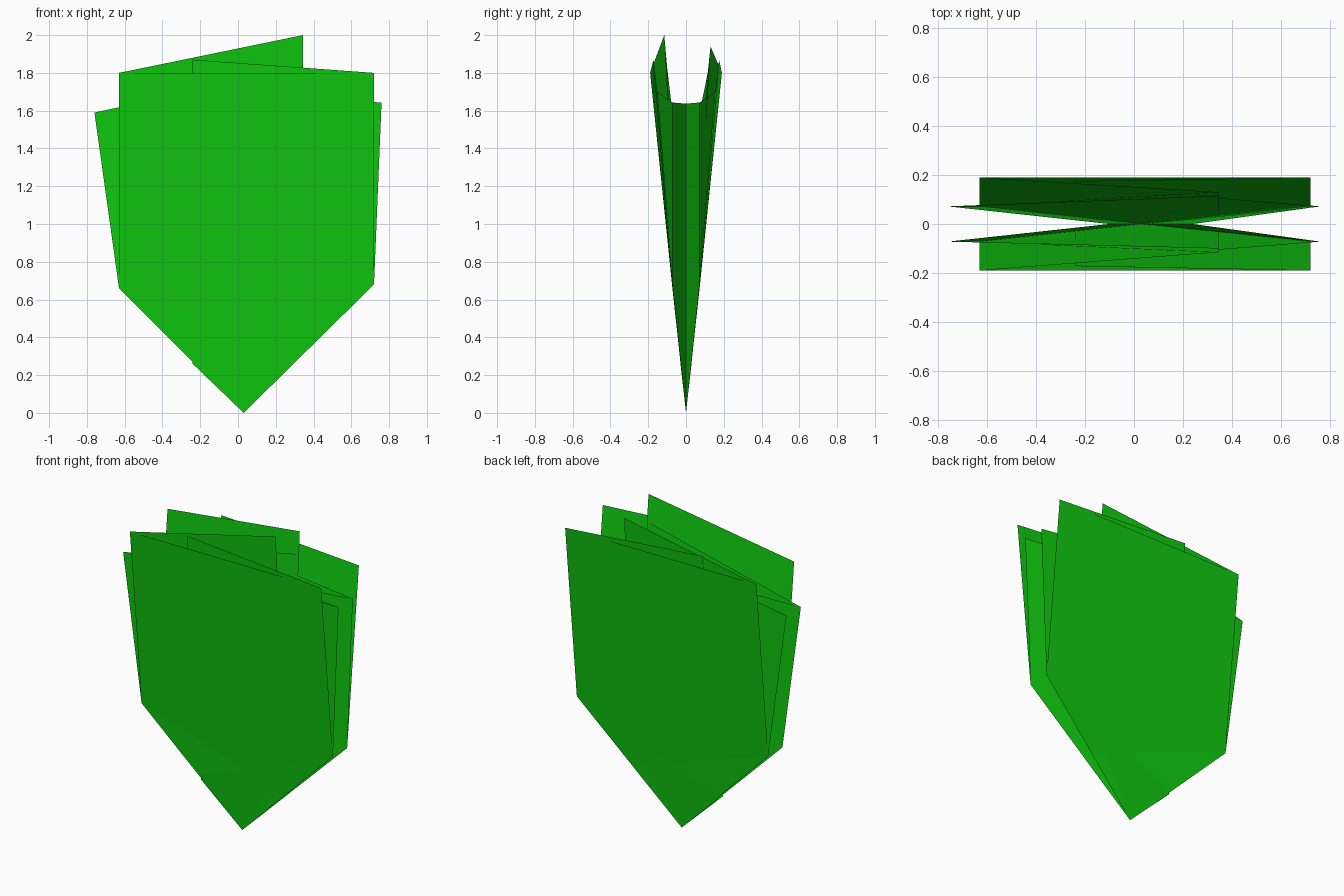
import bpy, bmesh

if "Cube" in bpy.data.objects:
    bpy.data.objects.remove(bpy.data.objects["Cube"])

green = bpy.data.materials.new("leaf_green")
green.diffuse_color = (0.005, 0.6, 0.005, 1)
green.use_nodes = True
green.node_tree.nodes["Principled BSDF"].inputs["Base Color"].default_value = green.diffuse_color

TIP = (0.03, 0, 0)
CORNER = {"left": (-0.63, 0.19, 1.80), "right": (0.72, 0.19, 1.80)}
SHOULDER = {"left": (-0.63, 0.072, 0.66), "right": (0.72, 0.072, 0.68)}
OUTER = {"left": (-0.76, 0.072, 1.59), "right": (0.76, 0.072, 1.643)}
VALLEY = {"left": (-0.10, 0, 1.62), "right": (0.24, 0, 1.637)}
# upper and lower ends of the inner fold notch, then its foot
FOLD = {
    ("left", -1): [(0.345, 0.115, 2.00), (0.345, 0.10, 1.83), (0.345, 0.033, 0.31)],
    ("left", 1): [(0.345, 0.130, 1.94), (0.345, 0.115, 1.80), (0.345, 0.033, 0.31)],
    ("right", -1): [(-0.24, 0.172, 1.87), (-0.24, 0.152, 1.70), (-0.24, 0.029, 0.26)],
    ("right", 1): [(-0.24, 0.175, 1.87), (-0.24, 0.155, 1.70), (-0.24, 0.029, 0.26)],
}


def sheet(name, panels, side):
    """Folded sheet made of flat panels; side -1 is front, 1 is back."""
    bm = bmesh.new()
    for pts in panels:
        bm.faces.new([bm.verts.new((x, y * side, z)) for x, y, z in pts])
    bmesh.ops.remove_doubles(bm, verts=bm.verts, dist=0.0005)
    bmesh.ops.recalc_face_normals(bm, faces=bm.faces)
    mesh = bpy.data.meshes.new(name)
    bm.to_mesh(mesh)
    bm.free()
    mesh.materials.append(green)
    bpy.context.collection.objects.link(bpy.data.objects.new(name, mesh))


for side, label in ((-1, "front"), (1, "back")):
    # broad outer panel
    outer = [CORNER["left"], SHOULDER["left"], TIP, SHOULDER["right"], CORNER["right"]]
    if side > 0:
        outer.reverse()
    sheet(label + "_outer_panel", [outer], side)
    # pleats tucked in from each edge
    for edge in ("left", "right"):
        hi, lo, foot = FOLD[edge, side]
        sh, out = SHOULDER[edge], OUTER[edge]
        sheet(f"{label}_{edge}_pleat", [
            [CORNER[edge], hi, lo, foot, TIP, sh],
            [out, sh, TIP, foot, lo],
            [out, VALLEY[edge], TIP, sh],
        ], side)
